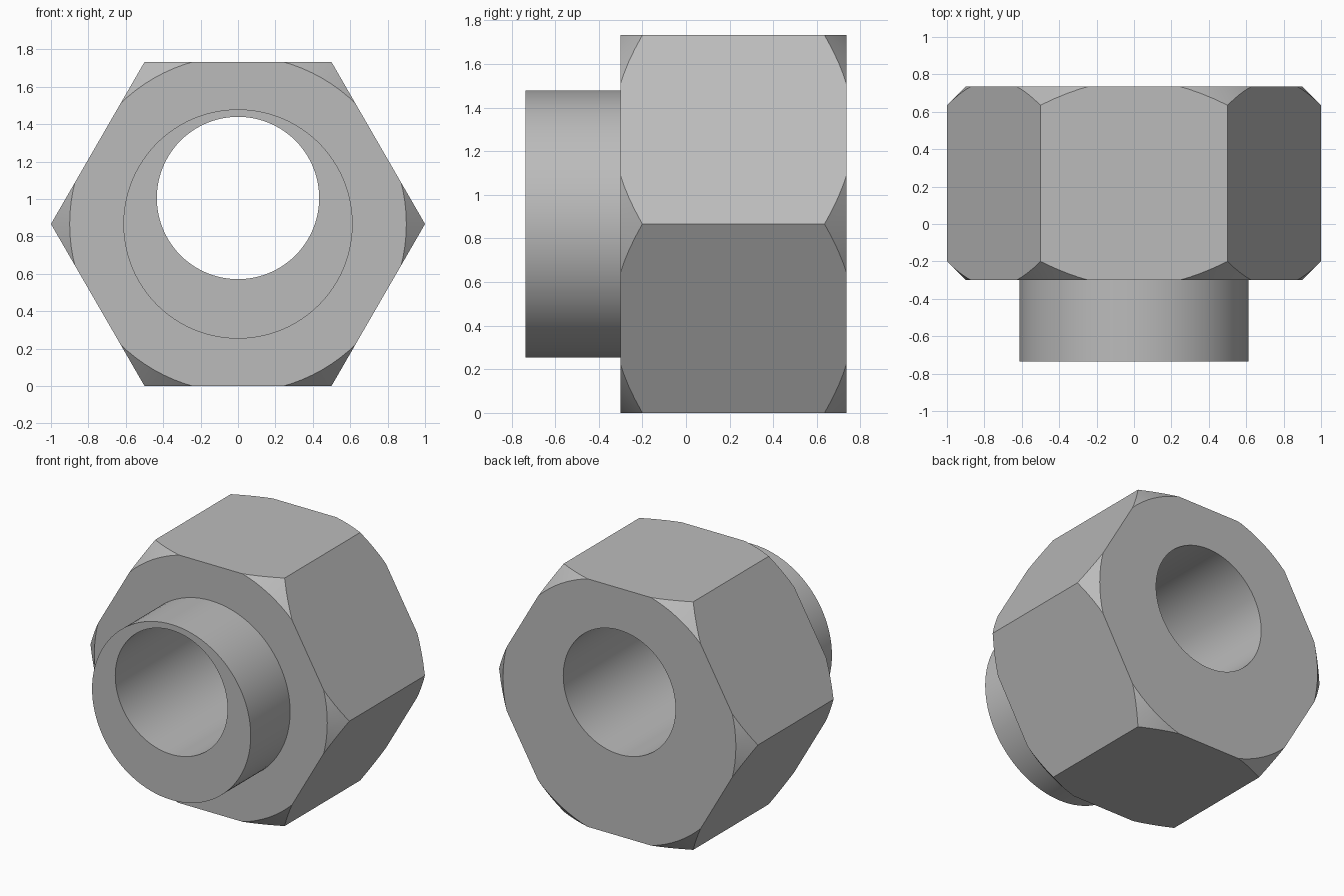
import bpy
import math

if "Cube" in bpy.data.objects:
    bpy.data.objects.remove(bpy.data.objects["Cube"], do_unlink=True)

AXIS_Z = math.sqrt(3) / 2      # height of the hexagon axis
FRONT, SHOULDER, BACK = -0.735, -0.30, 0.735
CHAMFER_R = 0.90               # chamfer circle on the end faces
SEGMENTS = 96

steel = bpy.data.materials.new("steel grey")
steel.use_nodes = True
GREY = (0.5, 0.5, 0.5, 1)
steel.diffuse_color = GREY
steel.node_tree.nodes["Principled BSDF"].inputs["Base Color"].default_value = GREY


def lathe(name, profile, z=AXIS_Z, sides=SEGMENTS):
    """Closed solid from (radius, y) rings around an axis parallel to y."""
    verts, faces = [], []
    for r, y in profile:
        for i in range(sides):
            a = math.tau * i / sides
            verts.append((r * math.cos(a), y, z + r * math.sin(a)))
    for k in range(len(profile) - 1):
        for i in range(sides):
            j = (i + 1) % sides
            a, b = k * sides, (k + 1) * sides
            faces.append((a + i, b + i, b + j, a + j))
    faces.append(tuple(range(sides)))
    last = (len(profile) - 1) * sides
    faces.append(tuple(reversed(range(last, last + sides))))
    mesh = bpy.data.meshes.new(name)
    mesh.from_pydata(verts, [], faces)
    mesh.materials.append(steel)
    obj = bpy.data.objects.new(name, mesh)
    bpy.context.collection.objects.link(obj)
    return obj


def combine(target, tool, operation):
    """Apply a boolean and discard the tool."""
    mod = target.modifiers.new(operation.lower(), "BOOLEAN")
    mod.operation, mod.object, mod.solver = operation, tool, "EXACT"
    bpy.context.view_layer.objects.active = target
    bpy.ops.object.modifier_apply(modifier=mod.name)
    bpy.data.objects.remove(tool, do_unlink=True)


# Hexagonal body, overlong so the chamfer tool trims both ends
nut = lathe("hex_fitting", [(1, SHOULDER - 0.1), (1, BACK + 0.1)], sides=6)

# 45 degree conical chamfers on the corners
grow = 0.3
trim = lathe("chamfer_tool", [
    (CHAMFER_R, SHOULDER), (CHAMFER_R + grow, SHOULDER + grow),
    (CHAMFER_R + grow, BACK - grow), (CHAMFER_R, BACK)])
combine(nut, trim, "INTERSECT")

# Round collar on the front
combine(nut, lathe("collar", [(0.613, FRONT), (0.613, 0)]), "UNION")

# Off-centre through bore
bore = lathe("bore_tool", [(0.434, FRONT - 0.2), (0.434, BACK + 0.2)], z=1.005)
combine(nut, bore, "DIFFERENCE")

# Smooth round walls, crisp edges
bpy.ops.object.select_all(action="DESELECT")
nut.select_set(True)
bpy.context.view_layer.objects.active = nut
bpy.ops.object.shade_smooth_by_angle(angle=math.radians(12))
